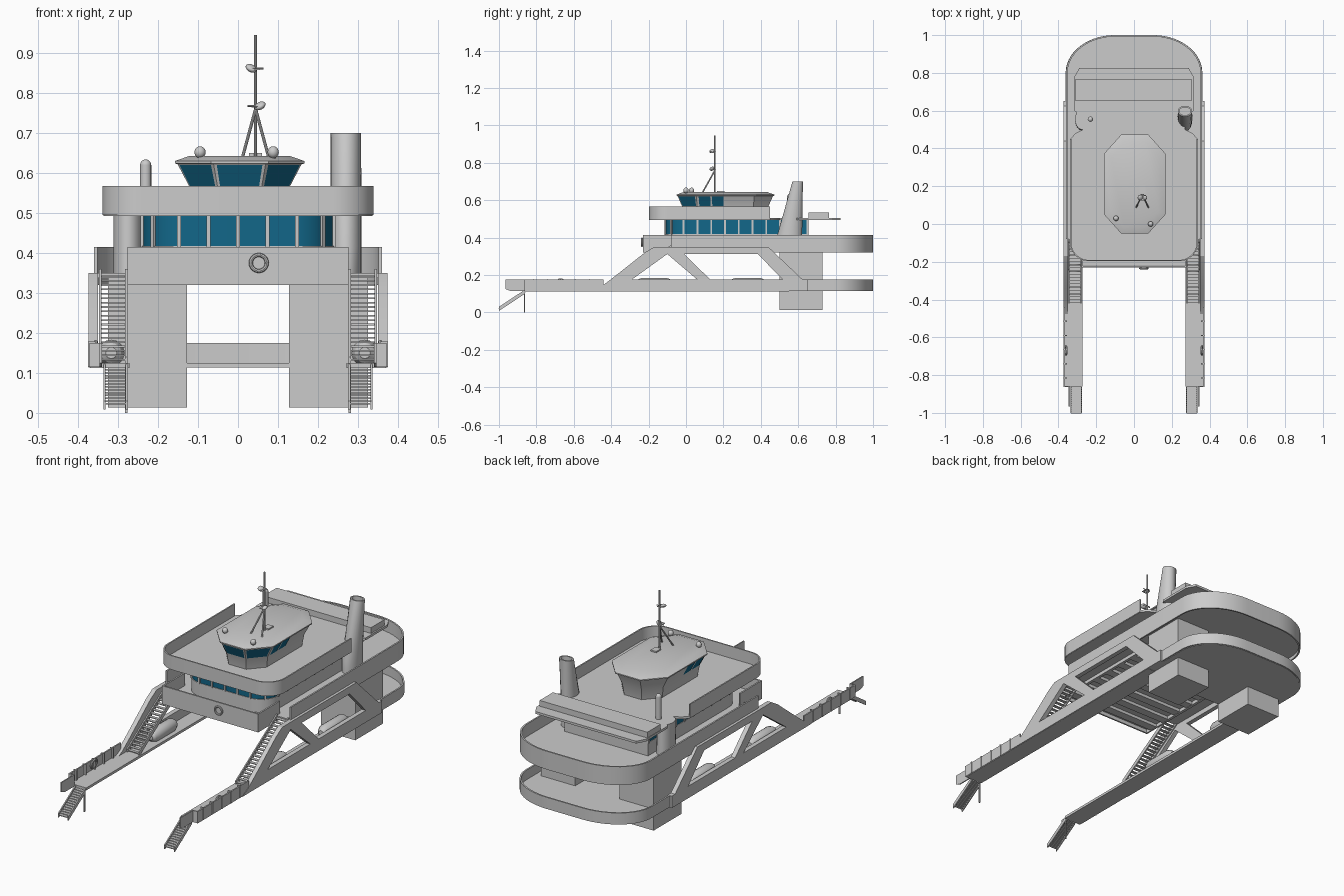
import bpy, bmesh, math
from mathutils import Vector, Matrix

if "Cube" in bpy.data.objects:
    bpy.data.objects.remove(bpy.data.objects["Cube"])

glass = bpy.data.materials.new("window_glass")
glass.diffuse_color = (0.006, 0.135, 0.25, 1)
glass.use_nodes = True
glass.node_tree.nodes["Principled BSDF"].inputs["Base Color"].default_value = glass.diffuse_color

def finish(name, bm, mat=None):
    bmesh.ops.recalc_face_normals(bm, faces=bm.faces[:])
    me = bpy.data.meshes.new(name)
    bm.to_mesh(me)
    bm.free()
    ob = bpy.data.objects.new(name, me)
    bpy.context.collection.objects.link(ob)
    if mat:
        me.materials.append(mat)
    return ob

def plate(name, loops, axis, a, b, mat=None):
    """Extrude a 2D outline (later loops are holes) along z or x from a to b."""
    bm = bmesh.new()
    for lp in loops:
        vs = [bm.verts.new((u, v, a) if axis == 'z' else (a, u, v)) for u, v in lp]
        for i in range(len(vs)):
            bm.edges.new((vs[i - 1], vs[i]))
    bmesh.ops.triangle_fill(bm, use_beauty=True, edges=bm.edges[:])
    r = bmesh.ops.extrude_face_region(bm, geom=bm.faces[:])
    d = Vector((0, 0, b - a) if axis == 'z' else (b - a, 0, 0))
    bmesh.ops.translate(bm, vec=d, verts=[g for g in r['geom'] if isinstance(g, bmesh.types.BMVert)])
    return finish(name, bm, mat)

def box(name, x, y, z, mat=None):
    return plate(name, [[(x[0], y[0]), (x[1], y[0]), (x[1], y[1]), (x[0], y[1])]], 'z', z[0], z[1], mat)

def u_path(hw, y_open, y_end, rx, ry, n=14):
    """U-shaped plan outline, open at y_open, rounded corners at y_end."""
    s = 1 if y_end > y_open else -1
    arc = [(hw - rx + rx * math.cos(t), y_end + s * ry * (math.sin(t) - 1))
           for t in [i * math.pi / 2 / n for i in range(n + 1)]]
    half = [(hw, y_open)] + arc
    return half + [(-x, y) for x, y in reversed(half)]

def ribbon(name, path, z0, z1, t):
    """Thin wall following a path, thickened to its left (t > 0) or right."""
    p = [Vector(q) for q in path]
    inner = []
    for i, q in enumerate(p):
        d1 = (q - p[i - 1]).normalized() if i else (p[1] - p[0]).normalized()
        d2 = (p[i + 1] - q).normalized() if i < len(p) - 1 else d1
        m = (d1 + d2).normalized()
        inner.append(tuple(q + Vector((-m.y, m.x)) * t / max(0.5, m.dot(d1))))
    return plate(name, [list(path) + inner[::-1]], 'z', z0, z1)

def loft(name, rings, mat=None):
    bm = bmesh.new()
    vr = [[bm.verts.new(p) for p in r] for r in rings]
    for a, b in zip(vr, vr[1:]):
        for i in range(len(a)):
            bm.faces.new((a[i - 1], a[i], b[i], b[i - 1]))
    bm.faces.new(vr[0])
    bm.faces.new(vr[-1])
    return finish(name, bm, mat)

def ellipse(cx, cy, rx, ry, z, n=24):
    return [(cx + rx * math.cos(k * math.tau / n), cy + ry * math.sin(k * math.tau / n), z) for k in range(n)]

def rod(name, a, b, r, n=10):
    a, b = Vector(a), Vector(b)
    bm = bmesh.new()
    m = Matrix.Translation((a + b) / 2) @ (b - a).to_track_quat('Z', 'Y').to_matrix().to_4x4()
    bmesh.ops.create_cone(bm, cap_ends=True, segments=n, radius1=r, radius2=r, depth=(b - a).length, matrix=m)
    return finish(name, bm)

def ball(name, c, scale, rot=(0, 0, 0)):
    bpy.ops.mesh.primitive_uv_sphere_add(segments=16, ring_count=10, radius=1, location=c, rotation=rot)
    bpy.context.object.name = name
    bpy.context.object.scale = scale

def ring(name, c, r, rot):
    bpy.ops.mesh.primitive_torus_add(major_radius=r, minor_radius=r * 0.25, major_segments=24,
                                     minor_segments=8, location=c, rotation=rot)
    bpy.context.object.name = name

def steps(name, x0, x1, low, high, n, h):
    """Two side stringers with treads between."""
    (ya, za), (yb, zb) = low, high
    for k, x in enumerate((x0, x1)):
        plate(f"{name}_stringer_{k}", [[(ya, za), (yb, zb), (yb, zb + h), (ya, za + h)]], 'x', x - .003, x + .003)
    for k in range(n):
        f = (k + .5) / n
        y, z = ya + (yb - ya) * f, za + (zb - za) * f + h / 2
        box(f"{name}_tread_{k}", (x0, x1), (y - .008, y + .008), (z - .002, z + .002))

# lower deck: stern floor and bulwark
plate("lower_deck_floor", [u_path(.355, .5, .995, .25, .2)], 'z', .113, .125)
ribbon("lower_bulwark", u_path(.362, .6, 1.0, .26, .2), .115, .175, .008)

# both side arms with trusses, stairs, ladders, hull columns
truss_outline = [(-.5, .113), (.65, .113), (.65, .175), (.624, .175), (.44, .35), (-.17, .35),
                 (-.22, .32), (-.34, .225), (-.40, .178), (-.45, .14)]
triangle_hole = [(-.29, .175), (.06, .175), (-.1, .312)]
long_hole = [(.13, .175), (.517, .175), (.384, .312), (-.01, .312)]
for s, side in ((1, "right"), (-1, "left")):
    plate(f"{side}_truss", [truss_outline, triangle_hole, long_hole], 'x', s * .35, s * .374)
    box(f"{side}_arm_floor", (s * .272, s * .37), (-.86, .55), (.112, .125))
    box(f"{side}_arm_bulwark", (s * .365, s * .372), (-.86, -.44), (.115, .175))
    plate(f"{side}_bow_panel", [[(-.965, .125), (-.94, .115), (-.86, .115), (-.86, .175), (-.965, .175)]],
          'x', s * .34, s * .346)
    box(f"{side}_bow_return", (s * .34, s * .372), (-.864, -.858), (.115, .175))
    for k in range(5):
        y = -.815 + k * .075
        box(f"{side}_bulwark_post_{k}", (s * .356, s * .375), (y - .003, y + .003), (.115, .178))
    box(f"{side}_bow_post", (s * .277, s * .283), (-.866, -.86), (0, .115))
    steps(f"{side}_bow_ladder", s * .278, s * .334, (-1, .008), (-.86, .1), 13, .022)
    steps(f"{side}_stair", s * .28, s * .345, (-.42, .115), (-.08, .335), 20, .025)
    box(f"{side}_hull_column", (s * .127, s * .325), (.5, .73), (.013, .345))
    ring(f"{side}_arm_lifebuoy", (s * .36, -.67, .155), .022, (0, math.radians(80 * s), 0))
    # raft canisters lying on the arm floor
    for y in (-.17, .33):
        loft(f"{side}_raft_canister", [[(s * .317 + r * math.cos(k * math.tau / 16), y + d,
             .15 + r * math.sin(k * math.tau / 16)) for k in range(16)]
             for d, r in ((-.1, .014), (-.09, .025), (-.07, .033), (.07, .033), (.09, .025), (.1, .014))])

# upper deck: floor, cross beams, bulwarks
stern = u_path(.352, -.08, 1.0, .26, .2)
plate("upper_deck_floor", [stern + [(-.274, -.08), (-.274, -.22), (.274, -.22), (.274, -.08)]], 'z', .338, .35)
ribbon("upper_bulwark", u_path(.36, -.08, 1.0, .26, .2), .32, .415, .008)
ribbon("front_bulwark", [(.277, -.05), (.277, -.23), (-.277, -.23), (-.277, -.05)], .32, .415, -.008)
for k in range(7):
    y = -.17 + k * .095
    box(f"deck_beam_{k}", (-.272, .272), (y - .022, y + .022), (.322, .34))
for s in (1, -1):
    box("deck_side_beam", (s * .262, s * .277), (-.06, .5), (.32, .34))
ring("front_lifebuoy", (.052, -.235, .375), .02, (math.pi / 2, 0, 0))

# saloon: grey base, glass band, mullions
saloon = u_path(.24, .65, -.11, .1, .1)
plate("saloon_base", [saloon], 'z', .345, .418)
plate("saloon_windows", [u_path(.237, .648, -.107, .1, .1)], 'z', .416, .497, glass)
box("saloon_back_wall", (-.24, .24), (.645, .655), (.345, .497))
seg = [(Vector(a), Vector(b)) for a, b in zip(saloon, saloon[1:])]
total = sum((b - a).length for a, b in seg)
for k in range(27):
    d = total * k / 26
    for a, b in seg:
        L = (b - a).length
        if d <= L + 1e-6:
            break
        d -= L
    c = a + (b - a) * d / L
    ob = box(f"mullion_{k}", (-.005, .005), (-.004, .004), (.415, .497))
    ob.location = (c.x, c.y, 0)
    ob.rotation_euler.z = math.atan2(b.y - a.y, b.x - a.x)

# roof deck with its bulwark and aft locker
roof_side = [(.31, .48), (.27, .5), (.27, .56), (.315, .6), (.315, .78), (.29, .825)]
plate("roof_deck", [u_path(.337, .45, -.195, .1, .1) + [(-x, y) for x, y in roof_side] + roof_side[::-1]],
      'z', .493, .505)
ribbon("roof_bulwark", u_path(.339, .45, -.197, .1, .1), .495, .567, -.007)
box("aft_locker", (-.313, .307), (.655, .765), (.5, .535))

# funnel, opposite casing and vent pipe
loft("funnel", [ellipse(.27, .555, .039, .066, .345), ellipse(.27, .555, .039, .066, .415),
                ellipse(.27, .597, .038, .028, .7), ellipse(.27, .597, .03, .021, .7),
                ellipse(.27, .597, .03, .021, .67)])
loft("left_casing", [ellipse(-.275, .555, .037, .06, .345), ellipse(-.275, .555, .037, .055, .505)])
rod("vent_pipe", (-.231, .555, .5), (-.231, .555, .62), .014, 16)
ball("vent_cap", (-.231, .555, .62), (.014, .014, .014))

# wheelhouse
def octagon(hw, y0, y1, z, cx=.09, cy=.1):
    q = [(hw - cx, y0), (hw, y0 + cy), (hw, y1 - cy), (hw - cx, y1)]
    return [Vector((x + .004, y, z)) for x, y in q + [(-x, y) for x, y in reversed(q)]]

low = octagon(.125, -.02, .44, .565, .07, .08)
high = octagon(.155, -.045, .465, .622)
loft("wheelhouse", [octagon(.115, -.01, .43, .5, .065, .075), low, high, octagon(.162, -.05, .473, .624),
                    octagon(.162, -.05, .473, .63), octagon(.125, -.015, .435, .643, .07, .08)])
for e, u0, u1 in ((7, .06, .94), (0, .06, .94), (6, .06, .94), (1, .04, .24), (1, .27, .47), (5, .53, .73), (5, .76, .96)):
    f = (e + 1) % 8
    def at(u, v):
        return low[e].lerp(low[f], u).lerp(high[e].lerp(high[f], u), v)
    bm = bmesh.new()
    vs = [bm.verts.new(at(u, v)) for u, v in ((u0, .06), (u1, .06), (u1, .97), (u0, .97))]
    face = bm.faces.new(vs)
    face.normal_update()
    n = face.normal.copy()
    mid = face.calc_center_median() - Vector((.004, .21, .59))
    if n.dot(mid) < 0:
        n.negate()
    for v in vs:
        v.co += n * .002
    finish("wheelhouse_window", bm, glass)

# domes and mast on the wheelhouse roof
for x, y in ((-.095, .03), (.088, 0)):
    rod("dome_stalk", (x, y, .63), (x, y, .645), .006)
    ball("dome", (x, y, .652), (.014, .014, .015))
rod("mast", (.044, .155, .63), (.044, .155, .945), .004)
for x in (.01, .078):
    rod("mast_stay", (x, .085, .635), (.044, .155, .76), .004)
box("mast_box", (.028, .06), (.165, .205), (.64, .65))
for x, z, a in ((.033, .862, .5), (.055, .768, -.5)):
    ball("radar_dish", (x, .14, z), (.015, .015, .009), (.3, a, 0))
    rod("radar_arm", (.024, .15, z), (.064, .15, z), .0025)
    box("radar_shelf", (.034, .054), (.125, .16), (z - .004, z - .001))

# smooth the curved surfaces, keep edges sharp
bpy.ops.object.select_all(action='SELECT')
bpy.context.view_layer.objects.active = bpy.context.selected_objects[0]
bpy.ops.object.shade_smooth_by_angle(angle=math.radians(25))
